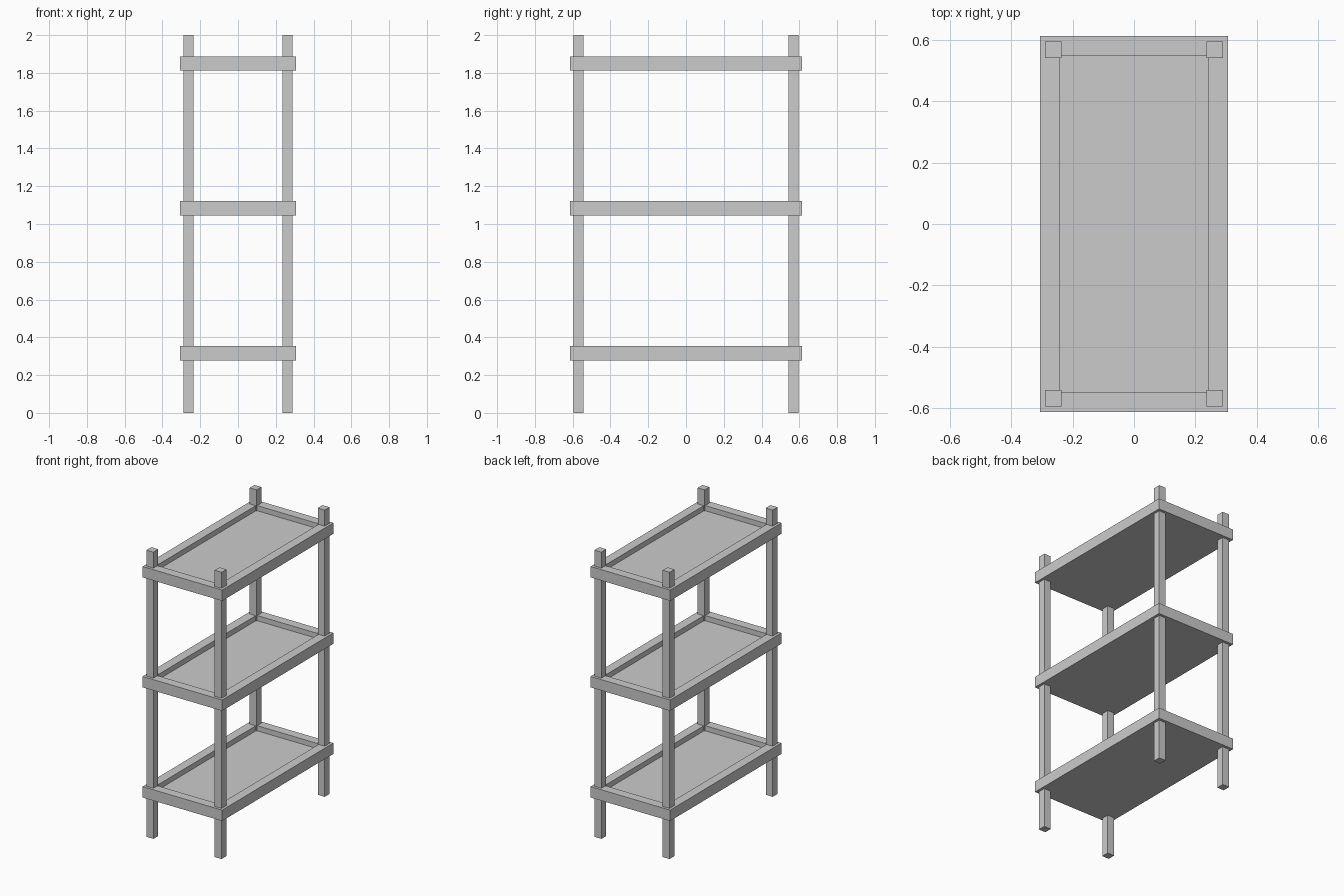
import bpy, bmesh
from mathutils import Matrix

if "Cube" in bpy.data.objects:
    bpy.data.objects.remove(bpy.data.objects["Cube"])

POST_X, POST_Y, POST_W = 0.263, 0.568, 0.053
HALF_X, HALF_Y, SHELF_H = 0.307, 0.613, 0.076
RIM, RECESS = 0.091, 0.036


def finish(name, bm):
    mesh = bpy.data.meshes.new(name)
    bm.to_mesh(mesh)
    bm.free()
    obj = bpy.data.objects.new(name, mesh)
    bpy.context.collection.objects.link(obj)
    return obj


def box(size, centre):
    bm = bmesh.new()
    bmesh.ops.create_cube(bm, size=1,
                          matrix=Matrix.Translation(centre) @ Matrix.Diagonal((*size, 1)))
    return bm


# Four corner posts
for side, sx in (("left", -1), ("right", 1)):
    for end, sy in (("front", -1), ("back", 1)):
        finish(f"{end}_{side}_post",
               box((POST_W, POST_W, 2), (sx * POST_X, sy * POST_Y, 1)))

# Three tray shelves, each with a raised rim around a sunken panel
for label, z in (("lower", 0.315), ("middle", 1.083), ("upper", 1.85)):
    bm = box((2 * HALF_X, 2 * HALF_Y, SHELF_H), (0, 0, z))
    bm.normal_update()
    top = next(f for f in bm.faces if f.normal.z > 0.9)
    bmesh.ops.inset_region(bm, faces=[top], thickness=RIM)
    panel = bmesh.ops.extrude_discrete_faces(bm, faces=[top])["faces"][0]
    bmesh.ops.translate(bm, verts=panel.verts, vec=(0, 0, -RECESS))
    finish(f"{label}_shelf", bm)
